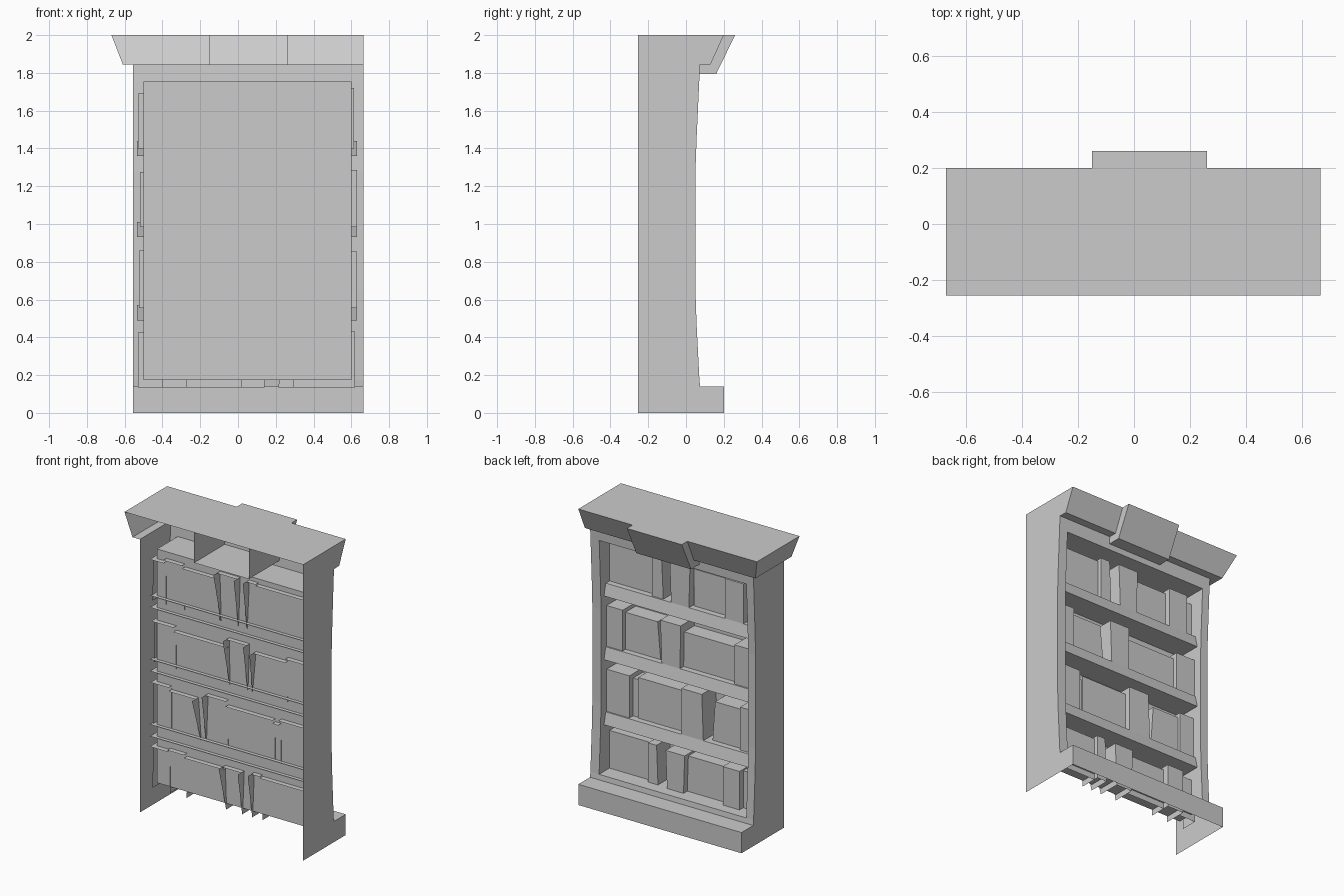
import bpy, bmesh

if "Cube" in bpy.data.objects:
    bpy.data.objects.remove(bpy.data.objects["Cube"])

XL, XR, YB = -0.555, 0.665, -0.255          # carcass sides and rear edge
OL, OR, OB, OT = -0.50, 0.60, 0.175, 1.755  # opening
PANEL_Y = -0.15


def sheet(name, polys):
    """Open surface object from a list of polygons (tuples of points)."""
    bm = bmesh.new()
    for p in polys:
        bm.faces.new([bm.verts.new(v) for v in p])
    bmesh.ops.remove_doubles(bm, verts=bm.verts, dist=0.0005)
    bmesh.ops.recalc_face_normals(bm, faces=bm.faces)
    me = bpy.data.meshes.new(name)
    bm.to_mesh(me)
    bm.free()
    ob = bpy.data.objects.new(name, me)
    bpy.context.collection.objects.link(ob)
    return ob


def strip(profile, x0, x1):
    """Quads sweeping an open (y, z) profile from x0 to x1."""
    return [((x0, *a), (x1, *a), (x1, *b), (x0, *b))
            for a, b in zip(profile, profile[1:])]


def cap(profile, x):
    return [tuple((x, y, z) for y, z in profile)]


# Bowed front edge (y, z), from plinth to cornice
bow = [(0.075, 0.14), (0.071, OB), (0.056, 0.47), (0.05, 0.65), (0.05, 1.28),
       (0.056, 1.45), (0.07, OT), (0.075, 1.845)]
opening_bow = bow[1:-1]
plinth = [(0.2, 0), (0.2, 0.14), (0.075, 0.14)]
crown = [(0.075, 1.845), (0.13, 1.845), (0.2, 2), (YB, 2)]

# Side panels: right one runs up into the cornice end
sheet("left_side", cap([(YB, 0)] + plinth + bow[1:] + [(YB, 1.845)], XL))
sheet("right_side", cap([(YB, 0)] + plinth + bow[1:] + crown[1:], XR))

# Plinth
sheet("plinth", strip(plinth, XL, XR))

# Face frame: stiles and rails
sheet("face_frame", strip(bow, XL, OL) + strip(bow, OR, XR)
      + strip(bow[:2], OL, OR) + strip(bow[-2:], OL, OR))

# Recessed lining: jambs, floor, ceiling and back panel
lining = []
for x in (OL, OR):
    lining += cap([(PANEL_Y, OB)] + opening_bow + [(PANEL_Y, OT)], x)
lining += strip([opening_bow[0], (PANEL_Y, OB), (PANEL_Y, OT), opening_bow[-1]], OL, OR)
sheet("recess_lining", lining)

# Cornice, left and right of the centre block, with mitred left return
CL, CR = -0.15, 0.26
sheet("cornice_right", strip(crown, CR, XR))
sheet("cornice_left", strip(crown[:1] + crown[1:2], XL, CL) + [
    ((CL, 0.075, 1.845), (XL, 0.075, 1.845), (-0.61, 0.13, 1.845), (CL, 0.13, 1.845)),
    ((XL, 0.075, 1.845), (XL, YB, 1.845), (-0.61, YB, 1.845), (-0.61, 0.13, 1.845)),
    ((CL, 0.13, 1.845), (-0.61, 0.13, 1.845), (-0.67, 0.2, 2), (CL, 0.2, 2)),
    ((-0.61, 0.13, 1.845), (-0.61, YB, 1.845), (-0.67, YB, 2), (-0.67, 0.2, 2)),
    ((CL, 0.2, 2), (-0.67, 0.2, 2), (-0.67, YB, 2), (CL, YB, 2))])

# Centre block, open at the rear
block = [(YB, 1.795), (0.16, 1.795), (0.26, 2), (YB, 2)]
sheet("cornice_block", strip(block, CL, CR) + cap(block, CL) + cap(block, CR))

# Shelves: top, fascia and underside
for i, z in enumerate((0.49, 0.93, 1.36)):
    sheet(f"shelf_{i + 1}", strip([(-0.175, z + 0.08), (0.0, z + 0.08),
                                   (0.018, z), (-0.175, z)], -0.535, 0.63))


def book(name, x0, x1, z0, z1, front, lean0=0.0, lean1=0.0):
    """Book skin: spine, top and sides; lean shifts the top edges in x."""
    a, b, c, d = (x0, z0), (x0 + lean0, z1), (x1 + lean1, z1), (x1, z0)

    def p(q, y):
        return (q[0], y, q[1])
    rear_top, rear_low = -0.185, -0.155
    sides = []
    for lo, hi, lean in ((a, b, lean0), (d, c, lean1)):
        rt = rear_top - 0.035 if lean else PANEL_Y
        sides.append((p(lo, front), p(hi, front), p(hi, rt), p(lo, rear_low)))
    sheet(name, [(p(a, front), p(b, front), p(c, front), p(d, front)),
                 (p(b, front), p(c, front), p(c, rear_top), p(b, rear_top))] + sides)


# Book rows: base height, then (x0, x1, top, front y, lean of left and right edge)
rows = [
    (0.135, [(-0.53, -0.40, 0.425, -0.04, 0, 0), (-0.40, -0.275, 0.435, 0.0, 0, 0),
             (-0.275, 0.02, 0.415, -0.04, 0, 0), (0.02, 0.14, 0.43, 0.0, -0.01, 0.012),
             (0.215, 0.29, 0.44, -0.01, 0.012, 0), (0.29, 0.62, 0.43, -0.04, 0, 0)]),
    (0.555, [(-0.525, -0.39, 0.86, -0.02, 0, 0), (-0.39, -0.17, 0.835, -0.04, 0, -0.02),
             (-0.13, 0.035, 0.88, 0.0, 0.012, 0), (0.035, 0.385, 0.845, -0.04, 0, 0),
             (0.385, 0.43, 0.825, -0.05, 0, 0), (0.43, 0.63, 0.855, -0.01, 0, 0)]),
    (0.985, [(-0.52, -0.355, 1.275, -0.01, 0, 0), (-0.355, 0.046, 1.245, -0.04, 0, 0),
             (0.046, 0.18, 1.30, 0.0, -0.006, 0.012), (0.215, 0.48, 1.26, -0.04, 0.025, 0),
             (0.48, 0.63, 1.285, -0.01, 0, 0)]),
    (1.40, [(-0.53, -0.43, 1.69, -0.04, 0, 0), (-0.43, -0.29, 1.71, 0.0, 0, 0),
            (-0.29, -0.03, 1.69, -0.04, 0, 0), (-0.02, 0.11, 1.73, 0.0, -0.01, 0.012),
            (0.175, 0.26, 1.73, -0.01, 0.015, 0), (0.26, 0.615, 1.72, -0.04, 0, 0)]),
]
for r, (z0, books) in enumerate(rows):
    for n, (x0, x1, z1, fy, l0, l1) in enumerate(books):
        book(f"book_row{r + 1}_{n + 1}", x0, x1, z0, z1, fy, l0, l1)
